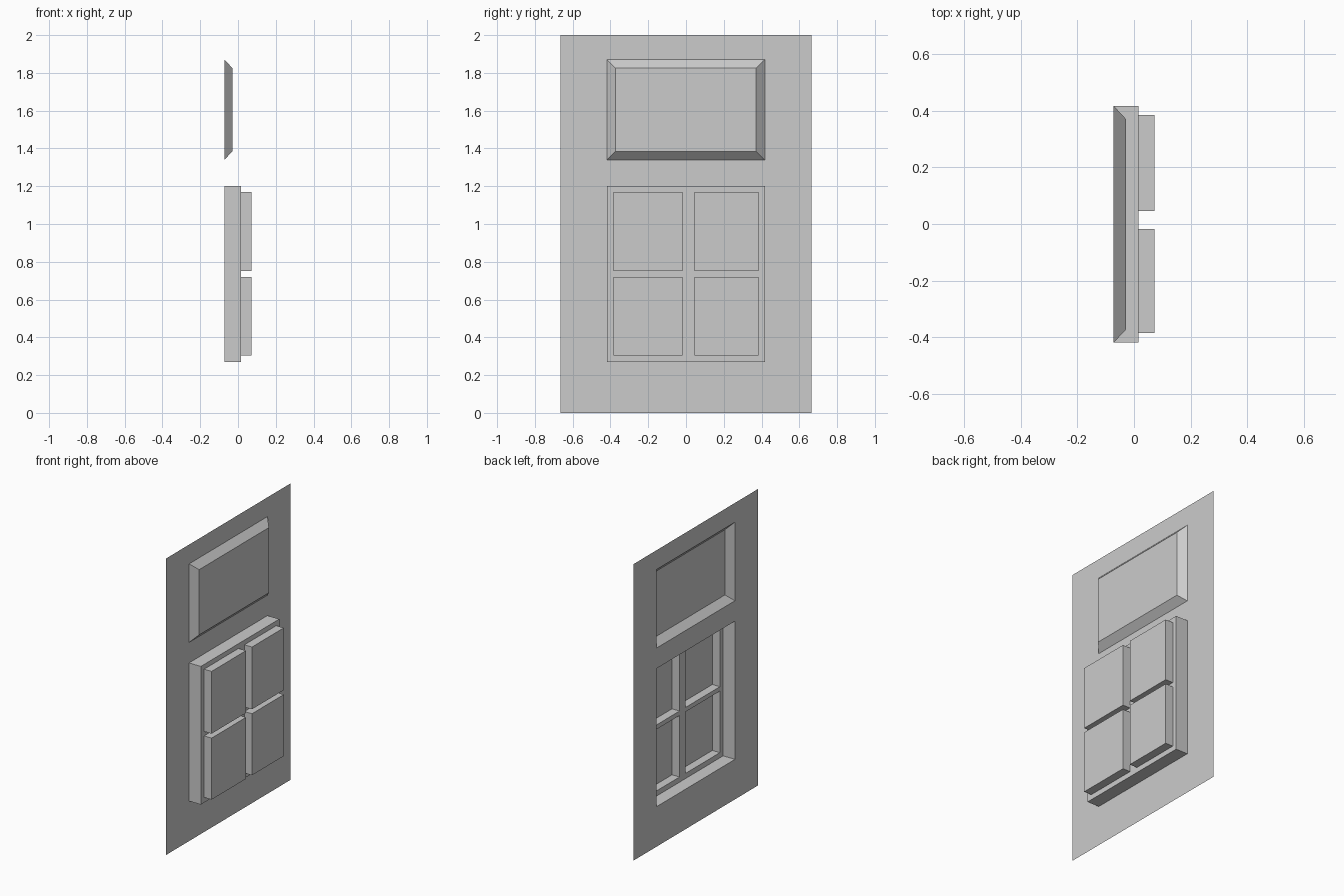
import bpy, bmesh, math

if "Cube" in bpy.data.objects:
    bpy.data.objects.remove(bpy.data.objects["Cube"])

# Relief depths along x: sheet plane, upper bevel, lower block, pane faces
X_SHEET, X_BEVEL, X_BLOCK, X_PANE = -0.072, -0.029, 0.016, 0.072

# Rectangles as (y0, y1, z0, z1)
sheet = (-0.665, 0.665, 0.0, 2.0)
upper = (-0.419, 0.417, 1.34, 1.87)
upper_inner = (-0.373, 0.371, 1.385, 1.825)
lower = (-0.419, 0.417, 0.27, 1.202)
panes = [(y0, y1, z0, z1)
         for y0, y1 in ((-0.384, -0.018), (0.046, 0.385))
         for z0, z1 in ((0.305, 0.72), (0.75, 1.17))]

bm = bmesh.new()

# Flat sheet, gridded along every panel edge
rects = [sheet, upper, lower] + panes
ys = sorted({v for r in rects for v in r[:2]})
zs = sorted({v for r in rects for v in r[2:]})
grid = [[bm.verts.new((X_SHEET, y, z)) for z in zs] for y in ys]
for i in range(len(ys) - 1):
    for j in range(len(zs) - 1):
        bm.faces.new((grid[i][j], grid[i + 1][j],
                      grid[i + 1][j + 1], grid[i][j + 1]))


def raise_panel(rect, x, inner=None):
    """Push the faces inside rect out to x, optionally tapering to inner."""
    y0, y1, z0, z1 = rect
    bm.normal_update()
    faces = []
    for f in bm.faces:
        c = f.calc_center_median()
        if f.normal.x > 0.9 and y0 < c.y < y1 and z0 < c.z < z1:
            faces.append(f)
    res = bmesh.ops.extrude_face_region(bm, geom=faces)
    bmesh.ops.delete(bm, geom=[f for f in faces if f.is_valid], context='FACES')
    a, b, c, d = inner or rect
    for v in res['geom']:
        if isinstance(v, bmesh.types.BMVert):
            v.co = (x,
                    a + (v.co.y - y0) / (y1 - y0) * (b - a),
                    c + (v.co.z - z0) / (z1 - z0) * (d - c))


# Bevelled upper panel, lower block, and its four panes (open at the back)
raise_panel(upper, X_BEVEL, upper_inner)
raise_panel(lower, X_BLOCK)
for p in panes:
    raise_panel(p, X_PANE)

# Merge coplanar grid cells
bmesh.ops.dissolve_limit(bm, angle_limit=math.radians(1),
                         verts=bm.verts[:], edges=bm.edges[:])
bm.normal_update()

mesh = bpy.data.meshes.new("door_panel")
bm.to_mesh(mesh)
bm.free()
door = bpy.data.objects.new("door_panel", mesh)
bpy.context.collection.objects.link(door)
